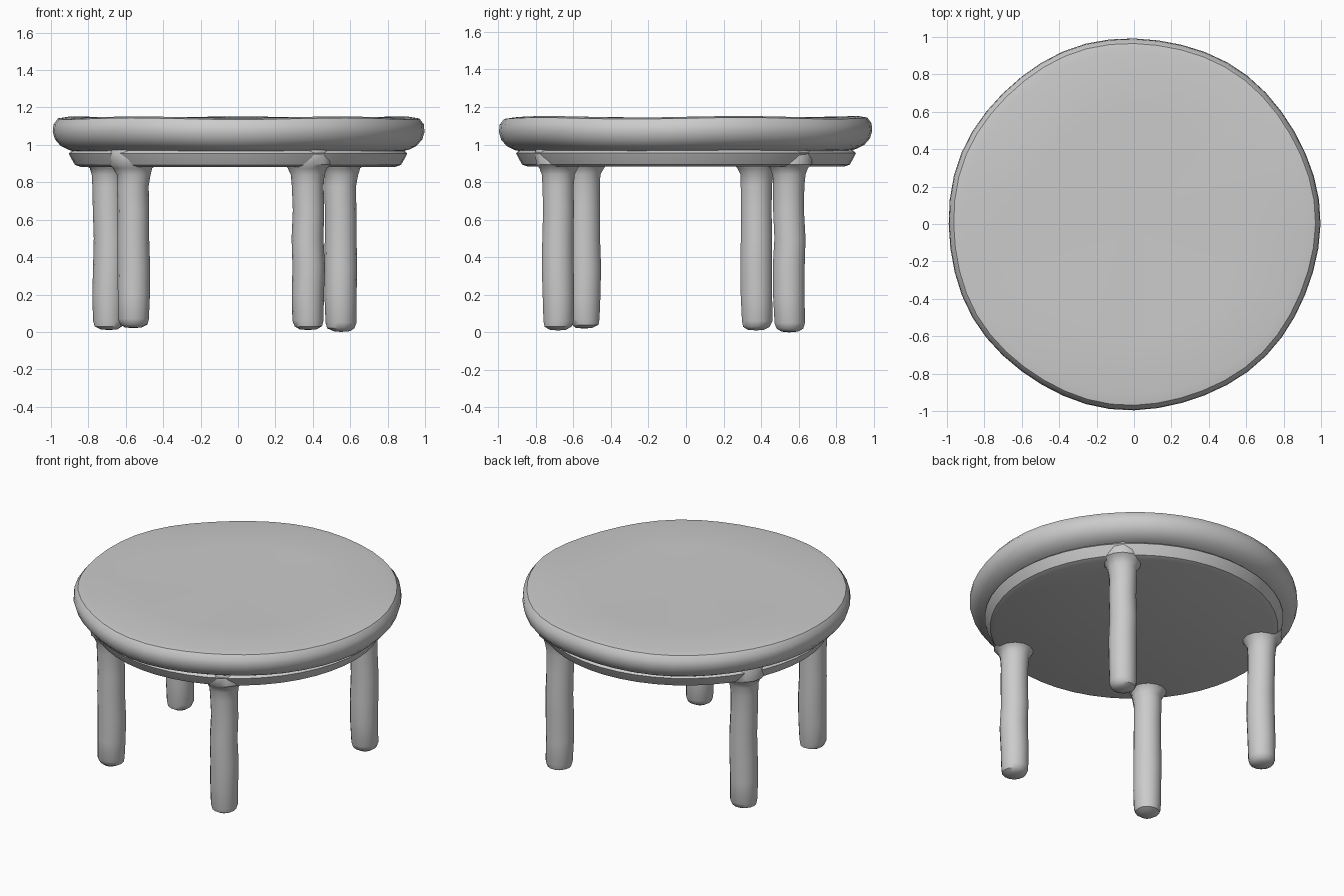
import bpy, bmesh, math, random

if "Cube" in bpy.data.objects:
    bpy.data.objects.remove(bpy.data.objects["Cube"])

random.seed(4)


def lathe(name, profile, sides, centre=(0, 0), wobble=0.0, smooth=40):
    """Revolve a (radius, z) profile that starts and ends on the axis."""
    bm = bmesh.new()
    rings = []
    for r, z in profile:
        if r == 0:
            rings.append([bm.verts.new((centre[0], centre[1], z))])
            continue
        # each ring drifts a little, for a hand-modelled look
        dx, dy = (random.uniform(-wobble, wobble) for _ in range(2))
        ring = []
        for i in range(sides):
            a = 2 * math.pi * i / sides
            ring.append(bm.verts.new((centre[0] + dx + r * math.cos(a),
                                      centre[1] + dy + r * math.sin(a), z)))
        rings.append(ring)
    for lo, hi in zip(rings, rings[1:]):
        for i in range(sides):
            j = (i + 1) % sides
            if len(lo) == 1:
                bm.faces.new((lo[0], hi[j], hi[i]))
            elif len(hi) == 1:
                bm.faces.new((lo[i], lo[j], hi[0]))
            else:
                bm.faces.new((lo[i], lo[j], hi[j], hi[i]))
    mesh = bpy.data.meshes.new(name)
    bm.to_mesh(mesh)
    bm.free()
    ob = bpy.data.objects.new(name, mesh)
    bpy.context.collection.objects.link(ob)
    bpy.context.view_layer.objects.active = ob
    ob.select_set(True)
    bpy.ops.object.shade_smooth_by_angle(angle=math.radians(smooth))
    ob.select_set(False)
    return ob


# Thick round top with a rounded rim, slightly uneven at the edge
top = lathe("table_top", [(0, 0.96), (0.86, 0.96), (0.915, 0.975), (0.955, 0.995),
                          (0.985, 1.03), (0.997, 1.07), (0.993, 1.11),
                          (0.97, 1.14), (0.92, 1.148), (0.6, 1.145), (0, 1.143)], 48)
for v in top.data.vertices:
    a = math.atan2(v.co.y, v.co.x)
    if v.co.xy.length > 0.9:
        s = 1 + 0.004 * math.sin(7 * a + 1) - 0.003
        v.co.x *= s
        v.co.y *= s
        v.co.z += 0.004 * math.sin(5 * a)

# Round apron under the top, with a small lip below the groove
lathe("apron", [(0, 0.882), (0.84, 0.882), (0.872, 0.893), (0.893, 0.93),
                (0.905, 0.955), (0.885, 0.972), (0.8, 1.0), (0, 1.0)], 48)

# Four round-ended legs that flare where they meet the apron: (x, y, foot z)
LEGS = {"front_left_leg": (-0.56, -0.54, 0.02),
        "front_right_leg": (0.375, -0.68, 0.01),
        "back_right_leg": (0.55, 0.55, 0.0),
        "back_left_leg": (-0.69, 0.375, 0.01)}
for name, (x, y, foot) in LEGS.items():
    profile = [(0, foot), (0.045, foot + 0.004), (0.073, foot + 0.02),
               (0.083, foot + 0.05), (0.086, 0.2), (0.087, 0.35), (0.085, 0.5),
               (0.084, 0.65), (0.085, 0.78), (0.09, 0.84), (0.105, 0.875),
               (0.125, 0.895), (0.13, 0.96), (0.11, 1.0), (0, 1.0)]
    lathe(name, profile, 14, (x, y), wobble=0.004)
